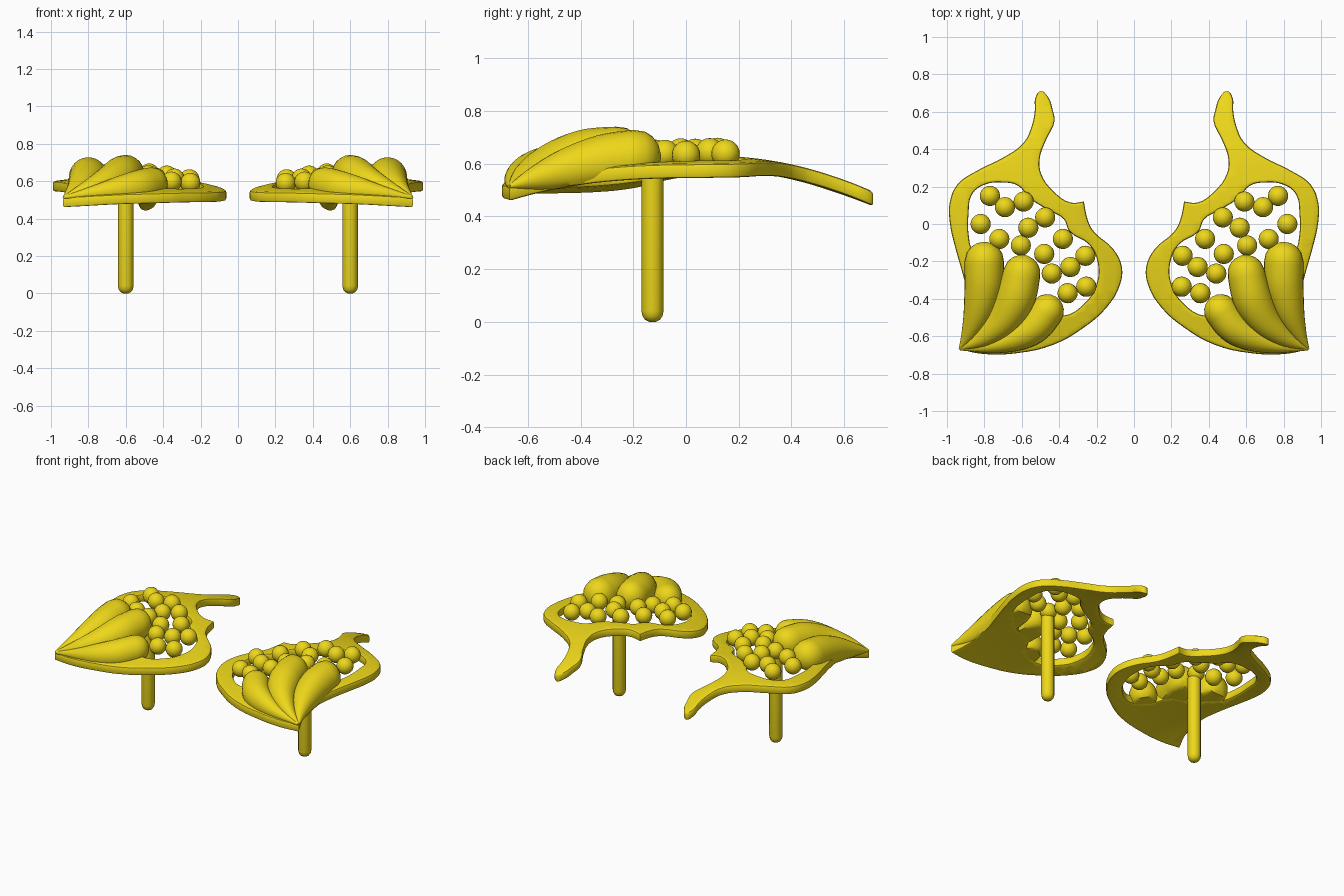
import bpy, bmesh, math
from mathutils import Vector, Matrix

if "Cube" in bpy.data.objects:
    bpy.data.objects.remove(bpy.data.objects["Cube"])

gold = bpy.data.materials.new("gold")
gold.diffuse_color = (0.85, 0.68, 0.01, 1)
gold.use_nodes = True
gold.node_tree.nodes["Principled BSDF"].inputs["Base Color"].default_value = gold.diffuse_color
THICK = 0.055


def surf(x, y):
    """Height of the domed top face."""
    k = 0.36 if y > 0.1 else 0.16
    return 0.63 - k * (y - 0.1) ** 2 - 0.2 * (x - 0.6) ** 2


def make(name, bm, angle=35):
    """Finish one part and add its mirrored twin."""
    bmesh.ops.recalc_face_normals(bm, faces=bm.faces[:])
    for side in ("right", "left"):
        if side == "left":
            bmesh.ops.transform(bm, matrix=Matrix.Scale(-1, 4, (1, 0, 0)), verts=bm.verts[:])
            bmesh.ops.reverse_faces(bm, faces=bm.faces[:])
        me = bpy.data.meshes.new(f"{side}_{name}")
        bm.to_mesh(me)
        me.materials.append(gold)
        ob = bpy.data.objects.new(f"{side}_{name}", me)
        bpy.context.collection.objects.link(ob)
        bpy.ops.object.select_all(action='DESELECT')
        ob.select_set(True)
        bpy.context.view_layer.objects.active = ob
        bpy.ops.object.shade_smooth_by_angle(angle=math.radians(angle))
    bm.free()


# Frame: flat outline with a hole, later bent over the dome
outline = [(.50, .71), (.527, .675), (.53, .61), (.545, .53), (.59, .435), (.70, .355), (.83, .29),
           (.945, .21), (.985, .115), (.985, .01), (.96, -.11), (.915, -.27), (.885, -.40),
           (.888, -.54), (.935, -.67), (.805, -.695), (.62, -.69), (.43, -.645), (.27, -.555),
           (.145, -.445), (.075, -.325), (.065, -.23), (.11, -.135), (.215, -.04), (.245, .015),
           (.268, .12), (.34, .115), (.43, .175), (.495, .265), (.505, .345), (.47, .45),
           (.425, .55), (.435, .61), (.46, .68)]
hole = [(.80, .21), (.70, .222), (.62, .205), (.56, .14), (.46, .075), (.375, .025), (.345, -.04),
        (.24, -.11), (.195, -.2), (.2, -.32), (.27, -.43), (.38, -.49), (.50, -.45), (.58, -.34),
        (.70, -.30), (.80, -.21), (.86, -.15), (.885, -.05), (.885, .05), (.865, .16)]
corners = {(.935, -.67), (.268, .12)}

cu = bpy.data.curves.new("frame_outline", 'CURVE')
cu.dimensions = '2D'
cu.fill_mode = 'BOTH'
cu.resolution_u = 4
cu.bevel_depth = 0.012
cu.bevel_resolution = 1
cu.offset = -0.012
cu.extrude = THICK / 2 - 0.012
for pts in (outline, hole):
    sp = cu.splines.new('BEZIER')
    sp.bezier_points.add(len(pts) - 1)
    sp.use_cyclic_u = True
    for bp, p in zip(sp.bezier_points, pts):
        bp.co = (*p, 0)
        kind = 'VECTOR' if p in corners else 'AUTO'
        bp.handle_left_type = bp.handle_right_type = kind
tmp = bpy.data.objects.new("frame_outline", cu)
bpy.context.collection.objects.link(tmp)
bpy.context.view_layer.update()
flat = bpy.data.meshes.new_from_object(tmp.evaluated_get(bpy.context.evaluated_depsgraph_get()))
bm = bmesh.new()
bm.from_mesh(flat)
bpy.data.objects.remove(tmp)
bmesh.ops.remove_doubles(bm, verts=bm.verts[:], dist=0.0005)
for axis in (0, 1):
    n = Vector((0, 0, 0))
    n[axis] = 1
    for i in range(-14, 20):
        bmesh.ops.bisect_plane(bm, geom=bm.verts[:] + bm.edges[:] + bm.faces[:],
                               plane_co=n * (i * 0.05 + 0.003), plane_no=n, dist=1e-5)
for v in bm.verts:
    v.co.z += surf(v.co.x, v.co.y) - THICK / 2
make("frame", bm)


# Petals: tapered sweeps that meet at the outer front point
def bez(p, t):
    """Catmull-Rom sample of (x, y, radius) knots."""
    s = min(t * (len(p) - 1), len(p) - 1.0001)
    i, f = int(s), s - int(s)
    a, b, c, d = (Vector(p[max(0, min(len(p) - 1, i + j))]) for j in (-1, 0, 1, 2))
    return 0.5 * (2 * b + (c - a) * f + (2 * a - 5 * b + 4 * c - d) * f * f
                  + (3 * b - a - 3 * c + d) * f ** 3)


def petal(name, knots, lift):
    bm = bmesh.new()
    first, last = Vector(knots[0]), Vector(knots[1])
    back = (first - last).xy.normalized()
    rings = []
    # round head
    for a in (85, 65, 45, 25):
        a = math.radians(a)
        c = first.xy + back * first.z * math.sin(a)
        rings.append((c, first.z * math.cos(a), first.z, -back))
    # tapering body
    for i in range(19):
        p = bez(knots, i / 18)
        d = (bez(knots, min(1, i / 18 + .02)) - bez(knots, max(0, i / 18 - .02))).xy.normalized()
        rings.append((p.xy, p.z, p.z, d))
    N, prev = 24, None
    for c, r, base, d in rings:
        side = Vector((-d.y, d.x))
        ring = []
        for k in range(N):
            a = 2 * math.pi * k / N
            q = c + side * r * math.cos(a)
            floor = surf(q.x, q.y) - THICK + 0.002
            z = surf(c.x, c.y) + lift * base + r * 1.05 * math.sin(a)
            ring.append(bm.verts.new((q.x, q.y, max(z, floor))))
        if prev:
            for k in range(N):
                bm.faces.new((prev[k], prev[(k + 1) % N], ring[(k + 1) % N], ring[k]))
        else:
            bm.faces.new(ring)
        prev = ring
    bm.faces.new(prev)
    make(name, bm)


petal("outer_petal", [(.80, -.20, .105), (.805, -.33, .102), (.835, -.47, .078),
                      (.885, -.59, .04), (.932, -.668, .006)], 0.1)
petal("middle_petal", [(.60, -.265, .10), (.635, -.40, .105), (.705, -.52, .085),
                       (.81, -.61, .05), (.93, -.668, .006)], 0.27)
petal("inner_petal", [(.465, -.465, .09), (.535, -.55, .09), (.64, -.61, .072),
                      (.77, -.65, .04), (.93, -.67, .006)], 0.05)

# Seeds: small balls inside the hole
seeds = [(.77, .15), (.59, .12), (.69, .09), (.82, 0), (.475, .035), (.565, -.02), (.38, -.08),
         (.72, -.08), (.605, -.115), (.48, -.16), (.26, -.17), (.34, -.23), (.44, -.265),
         (.255, -.335), (.355, -.37)]
bm = bmesh.new()
for x, y in seeds:
    bmesh.ops.create_uvsphere(bm, u_segments=20, v_segments=12, radius=0.054,
                              matrix=Matrix.Translation((x, y, surf(x, y) + 0.015)))
make("seeds", bm)

# Post: round-ended pin under the middle seed
bm = bmesh.new()
prev = None
for r, z in ((.012, 0), (.028, .008), (.038, .022), (.042, .042), (.042, .60)):
    ring = [bm.verts.new((.6 + r * math.cos(k * math.pi / 6), -.127 + r * math.sin(k * math.pi / 6), z))
            for k in range(12)]
    if prev:
        for k in range(12):
            bm.faces.new((prev[k], prev[(k + 1) % 12], ring[(k + 1) % 12], ring[k]))
    else:
        bm.faces.new(ring)
    prev = ring
bm.faces.new(prev)
make("post", bm)
